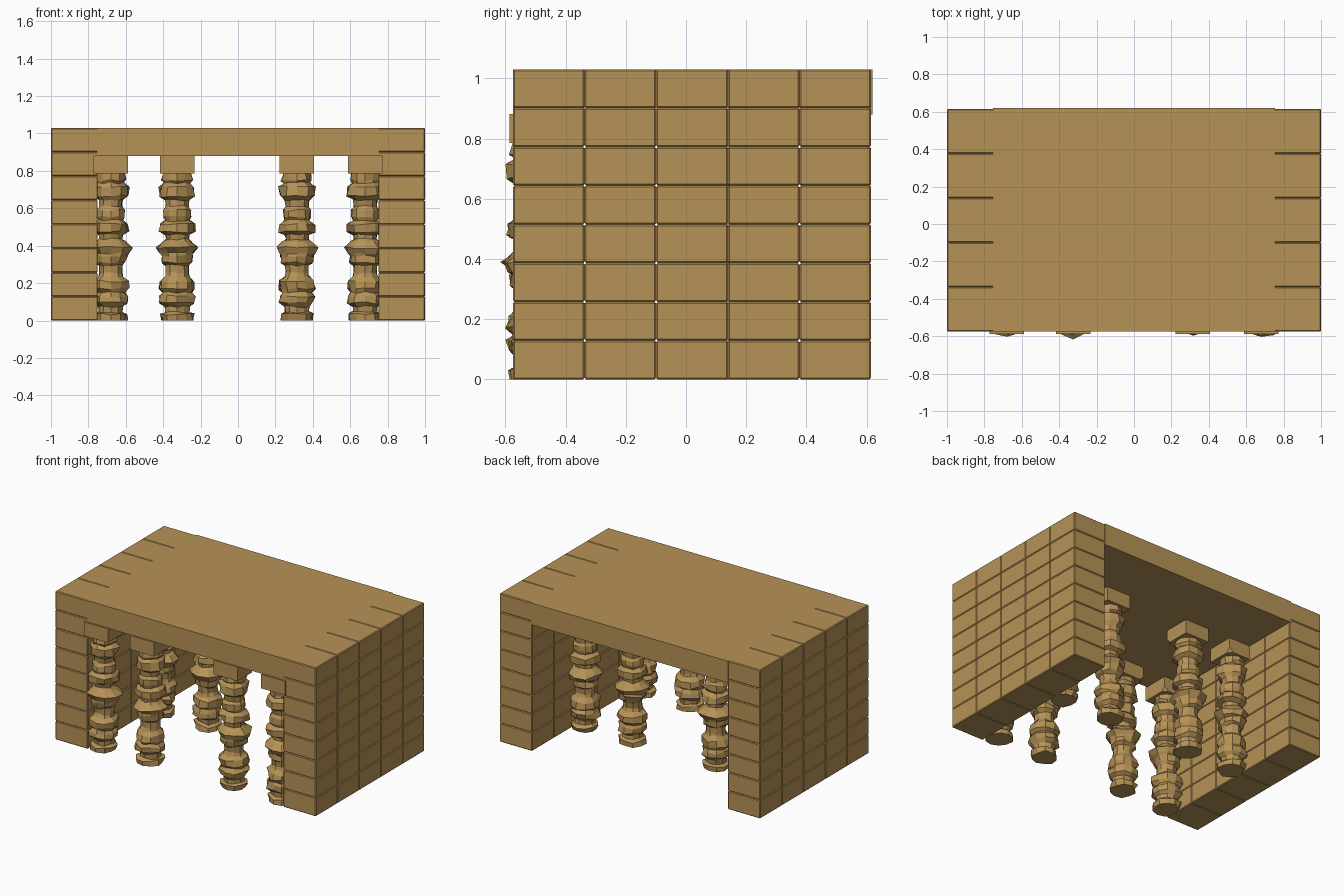
import bpy, bmesh, math, random
from mathutils import Matrix, Vector

if "Cube" in bpy.data.objects:
    bpy.data.objects.remove(bpy.data.objects["Cube"])

random.seed(4)
stone = bpy.data.materials.new("sandstone")
stone.diffuse_color = (0.47, 0.29, 0.095, 1)
stone.use_nodes = True
stone.node_tree.nodes["Principled BSDF"].inputs["Base Color"].default_value = stone.diffuse_color


def finish(name, bm):
    bmesh.ops.recalc_face_normals(bm, faces=bm.faces)
    mesh = bpy.data.meshes.new(name)
    bm.to_mesh(mesh)
    bm.free()
    mesh.materials.append(stone)
    ob = bpy.data.objects.new(name, mesh)
    bpy.context.collection.objects.link(ob)
    return ob


def add_box(bm, lo, hi):
    lo, hi = Vector(lo), Vector(hi)
    mat = Matrix.Translation((lo + hi) / 2) @ Matrix.Diagonal((*(hi - lo), 1))
    return bmesh.ops.create_cube(bm, size=1, matrix=mat)["verts"]


# Lintel slab spanning the two walls
bm = bmesh.new()
add_box(bm, (-0.755, -0.575, 0.88), (0.755, 0.62, 1.03))
finish("roof_slab", bm)

# Side walls: 5 x 8 chamfered bricks each
Y0, Y1, HEIGHT, COLS, ROWS = -0.575, 0.615, 1.03, 5, 8
bw, bh = (Y1 - Y0) / COLS, HEIGHT / ROWS
for side, name in ((-1, "left_wall"), (1, "right_wall")):
    bm = bmesh.new()
    xs = sorted((side * 0.75, side * 1.0))
    for i in range(COLS):
        for j in range(ROWS):
            add_box(bm, (xs[0], Y0 + i * bw, j * bh), (xs[1], Y0 + (i + 1) * bw, (j + 1) * bh))
    wall = finish(name, bm)
    bev = wall.modifiers.new("chamfer", "BEVEL")
    bev.width = 0.005
    bev.segments = 1

# Turned column profile: (radius, height)
PROFILE = [(.088, 0), (.092, .035), (.07, .045), (.072, .075), (.098, .095), (.098, .13),
           (.085, .15), (.1, .17), (.096, .21), (.072, .235), (.066, .255), (.068, .295),
           (.088, .31), (.09, .345), (.098, .36), (.118, .39), (.085, .42), (.066, .435),
           (.07, .46), (.1, .475), (.1, .515), (.07, .535), (.08, .555), (.08, .59),
           (.066, .61), (.07, .645), (.098, .665), (.1, .715), (.075, .735),
           (.086, .75), (.08, .79)]
SIDES = 10


def column(name, x, y):
    bm = bmesh.new()
    rings = []
    for r, z in PROFILE:
        ring = []
        for k in range(SIDES):
            a = math.tau * (k + 0.5) / SIDES
            # worn, chipped edges: the widest mouldings vary the most
            wear = random.uniform(-1, 1)
            rr = r * 0.95 + wear * (0.012 if r > 0.085 else 0.004)
            zz = z + (random.uniform(-.006, .006) if 0 < z < .78 else 0)
            ring.append(bm.verts.new((x + rr * math.cos(a), y + rr * math.sin(a), zz)))
        rings.append(ring)
    for lo, hi in zip(rings, rings[1:]):
        for k in range(SIDES):
            n = (k + 1) % SIDES
            bm.faces.new((lo[k], lo[n], hi[n], hi[k]))
    bm.faces.new(rings[0])
    bm.faces.new(rings[-1])
    # square capital with one chipped corner
    h = 0.092
    cap = add_box(bm, (x - h, y - h, 0.785), (x + h, y + h, 0.882))
    chip = random.choice([v for v in cap if v.co.z < 0.8])
    bmesh.ops.bevel(bm, geom=[chip], offset=0.03, segments=1, affect="VERTICES")
    finish(name, bm)


# Two rows of four columns
for row, y in (("front", -0.495), ("middle", 0.135)):
    for n, x in enumerate((-0.68, -0.325, 0.315, 0.68)):
        column(f"{row}_column_{n + 1}", x, y)
